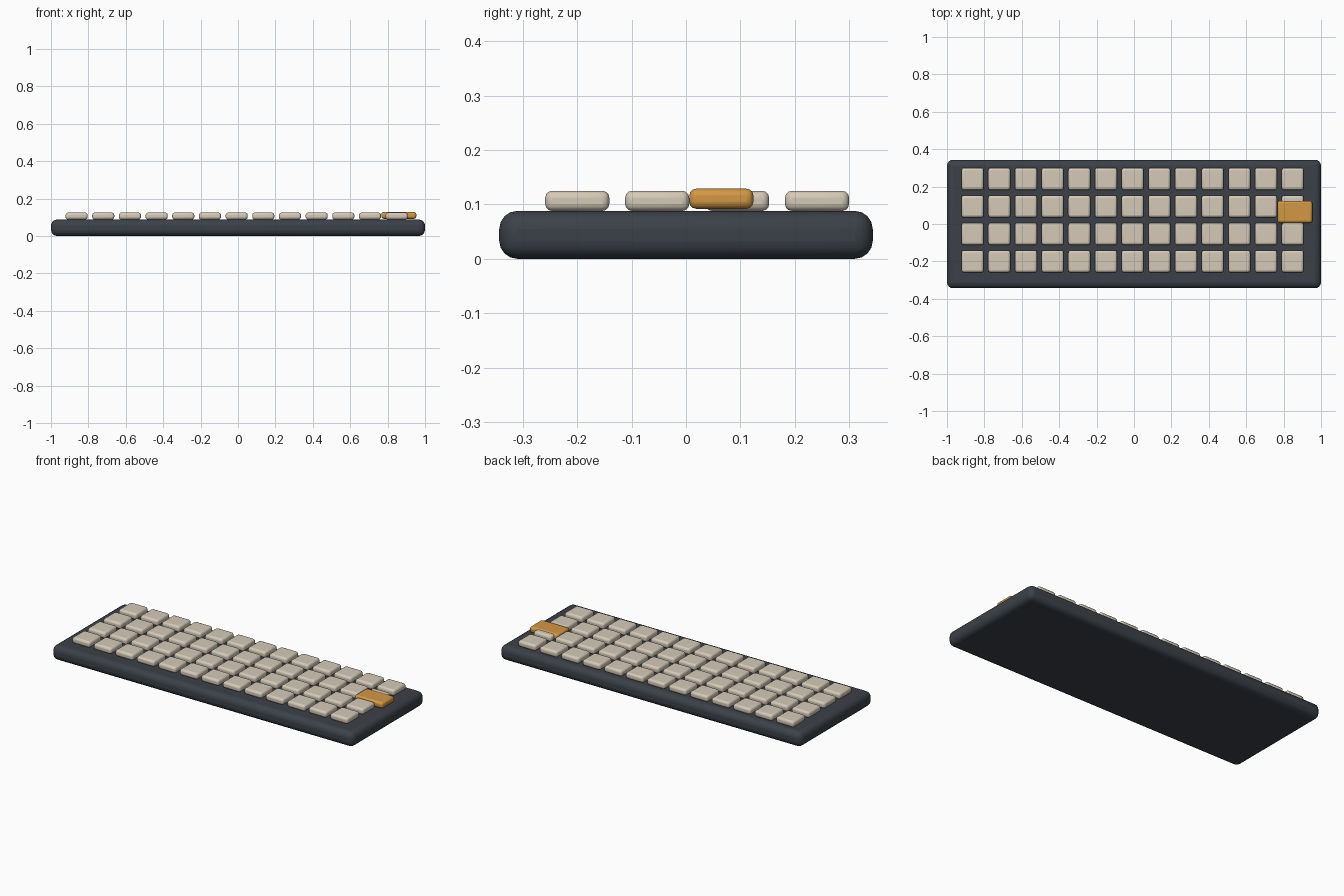
import bpy

if "Cube" in bpy.data.objects:
    bpy.data.objects.remove(bpy.data.objects["Cube"])


def material(name, rgb):
    m = bpy.data.materials.new(name)
    m.diffuse_color = (*rgb, 1)
    m.use_nodes = True
    m.node_tree.nodes["Principled BSDF"].inputs["Base Color"].default_value = m.diffuse_color
    return m


def rounded_box(name, size, centre, radius, segments, mat):
    bpy.ops.mesh.primitive_cube_add(size=1, location=centre)
    ob = bpy.context.object
    ob.name = name
    ob.scale = size
    bpy.ops.object.transform_apply(location=False, rotation=False, scale=True)
    bev = ob.modifiers.new("rounding", 'BEVEL')
    bev.width = radius
    bev.segments = segments
    bev.limit_method = 'NONE'
    ob.data.materials.append(mat)
    bpy.ops.object.shade_smooth_by_angle()
    return ob


dark = material("case_dark", (0.045, 0.053, 0.065))
cream = material("key_cream", (0.66, 0.59, 0.48))
amber = material("key_amber", (0.65, 0.31, 0.06))

# Case
rounded_box("case", (2.0, 0.687, 0.088), (0, 0, 0.044), 0.033, 4, dark)

# Grid of keycaps, sharing one mesh
COLS, ROWS = 13, 4
PITCH_X, PITCH_Y = 0.1426, 0.147
X0, Y0, KEY_Z = -0.863, -0.2, 0.1065
first = rounded_box("key_row1_col1", (0.118, 0.118, 0.037), (X0, Y0, KEY_Z), 0.013, 3, cream)
for r in range(ROWS):
    for c in range(COLS):
        if r == c == 0:
            continue
        key = first.copy()
        key.name = f"key_row{r + 1}_col{c + 1}"
        key.location = (X0 + c * PITCH_X, Y0 + r * PITCH_Y, KEY_Z)
        bpy.context.collection.objects.link(key)

# Wide accent key, slightly raised
rounded_box("enter_key", (0.187, 0.118, 0.037), (0.86, 0.065, 0.1105), 0.013, 3, amber)
